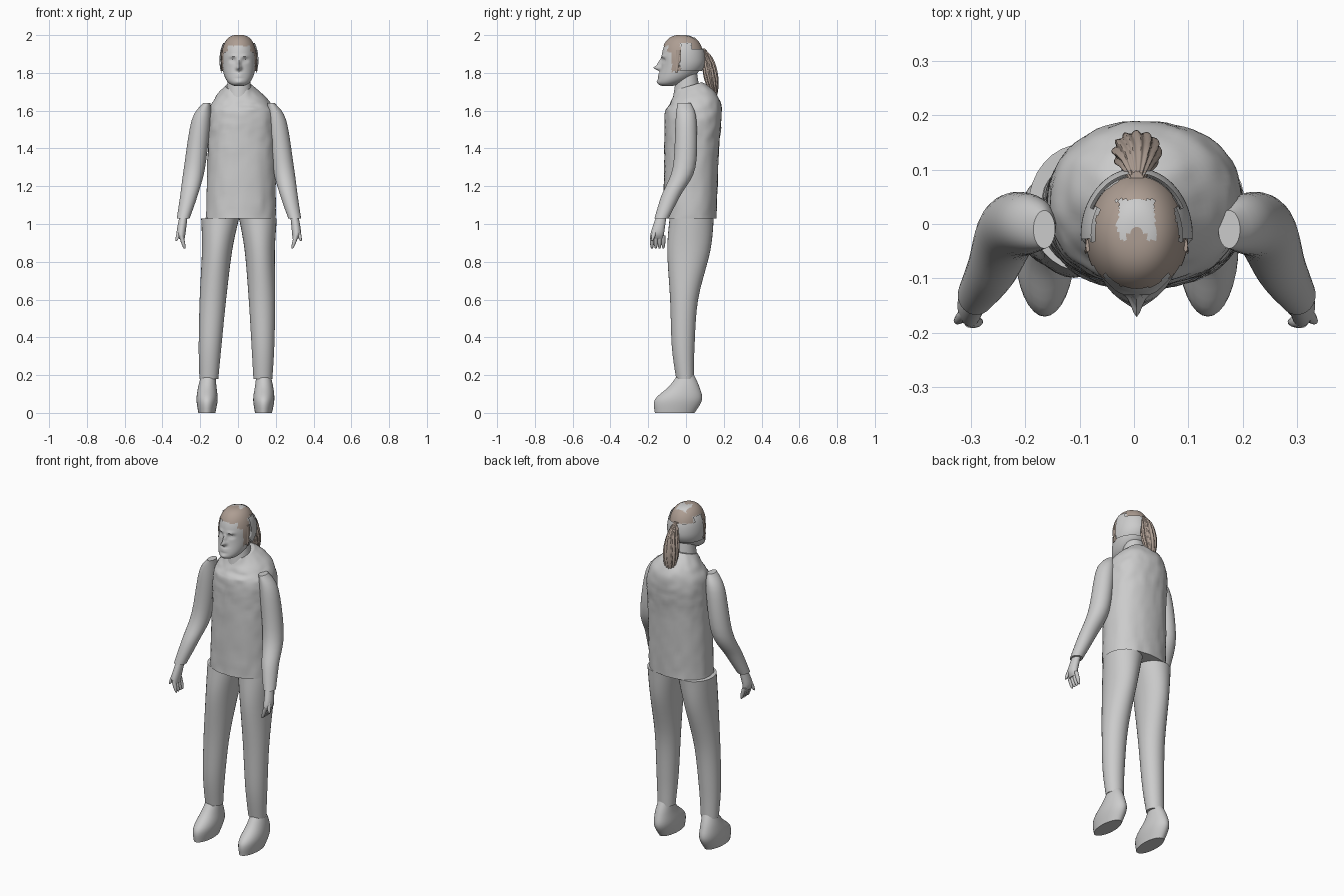
import bpy, bmesh, math
from mathutils import Vector, noise

starting_cube = bpy.data.objects.get("Cube")
if starting_cube:
    bpy.data.objects.remove(starting_cube)


def material(name, red, green, blue):
    mat = bpy.data.materials.new(name)
    mat.use_nodes = True
    mat.diffuse_color = (red, green, blue, 1)
    shader = mat.node_tree.nodes["Principled BSDF"]
    shader.inputs["Base Color"].default_value = mat.diffuse_color
    return mat


GREY = material("light grey", .6, .6, .6)
BROWN = material("hair brown", .42, .34, .29)


def midline(height):
    """The stance leans slightly sideways below the waist."""
    return min(.005, .02 * height - .015)


def spline(before, start, end, after, t):
    """Catmull-Rom blend between start and end."""
    leave, arrive = (end - before) / 2, (after - start) / 2
    bend = 3 * (end - start) - 2 * leave - arrive
    return start + t * (leave + t * (bend + t * (end - start - leave - bend)))


def smooth_rings(rings, steps):
    """Fill in rings between the given ones along a smooth curve."""
    padded = [rings[0], *rings, rings[-1]]
    result = []
    for four in zip(padded, padded[1:], padded[2:], padded[3:]):
        for step in range(steps):
            result.append([spline(*values, step / steps) for values in zip(*four)])
    return result + [rings[-1]]


def signed_power(value, exponent):
    return math.copysign(abs(value) ** exponent, value)


def loft(name, rings, mat, sides=32, steps=5, side=1, squareness=1, tweak=None, keep=None):
    """Skin horizontal rings given as (z, centre x, centre y, radius x, radius y)."""
    bm = bmesh.new()
    grid = []
    for z, x, y, radius_x, radius_y in smooth_rings(rings, steps):
        centre = Vector((x, y, z))
        row = []
        for k in range(sides):
            angle = math.tau * k / sides
            across = radius_x * signed_power(math.cos(angle), squareness)
            along = radius_y * signed_power(math.sin(angle), squareness)
            point = centre + Vector((across, along, 0))
            if tweak:
                point = tweak(point, angle, centre)
            point.x = point.x * side + midline(z)
            row.append(bm.verts.new(point))
        grid.append(row)
    for lower, upper in zip(grid, grid[1:]):
        for k in range(sides):
            bm.faces.new((lower[k - 1], lower[k], upper[k], upper[k - 1]))
    bm.faces.new(grid[0])
    bm.faces.new(grid[-1])
    bmesh.ops.recalc_face_normals(bm, faces=bm.faces)
    if keep:
        unwanted = [f for f in bm.faces if not keep(f.calc_center_median())]
        bmesh.ops.delete(bm, geom=unwanted, context="FACES")
    mesh = bpy.data.meshes.new(name)
    bm.to_mesh(mesh)
    bm.free()
    mesh.materials.append(mat)
    part = bpy.data.objects.new(name, mesh)
    bpy.context.collection.objects.link(part)
    bpy.ops.object.select_all(action="DESELECT")
    bpy.context.view_layer.objects.active = part
    part.select_set(True)
    bpy.ops.object.shade_smooth_by_angle(angle=math.radians(45))


def digit(name, start, end, side):
    """A finger or thumb with a rounded tip."""
    start, end = Vector(start), Vector(end)
    rings = []
    for t in (0, .5, .9, 1):
        x, y, z = start.lerp(end, t)
        radius = .011 * math.sqrt(1.05 - t ** 4)
        rings.append((z, x, y, radius, radius))
    loft(name, rings, GREY, sides=12, steps=2, side=side)


# Shirt body with soft wrinkles and a collar that dips at the front
def wrinkle(point, angle, centre):
    outward = (point - centre).normalized()
    point += outward * noise.noise(point * 24) * .005
    collar = max(0, min(1, (point.z - 1.6) * 10))
    point.z += collar * (point.y - centre.y) * .3
    return point


loft("shirt", [
    (1.03, .01, .02, .185, .14), (1.4, .015, .03, .18, .145), (1.58, .015, .04, .175, .15),
    (1.66, .01, .04, .14, .125), (1.73, 0, .015, .07, .07),
], GREY, sides=64, steps=10, squareness=.9, tweak=wrinkle)

# Arms, legs and ears, one set per side
for label, side in (("left", 1), ("right", -1)):
    loft(label + "_sleeve", [
        (1.64, .17, -.01, .02, .035), (1.55, .2, 0, .05, .055), (1.3, .235, -.01, .056, .06),
        (1.15, .265, -.08, .046, .05), (1.03, .295, -.13, .034, .037),
    ], GREY, side=side)

    loft(label + "_hand", [
        (1.06, .29, -.125, .02, .025), (.96, .305, -.15, .024, .035), (.92, .3, -.155, .014, .035),
    ], GREY, side=side)
    for i, finger in enumerate(("index", "middle", "ring", "little")):
        y = .02 * i - .18
        digit(f"{label}_{finger}_finger", (.305, y, .94), (.285, y, .87), side)
    digit(label + "_thumb", (.31, -.16, .98), (.33, -.18, .91), side)

    loft(label + "_trouser_leg", [
        (1.03, .1, .03, .1, .117), (.86, .113, .015, .08, .114), (.6, .13, -.01, .07, .074),
        (.35, .14, -.015, .06, .06), (.18, .143, -.005, .05, .047),
    ], GREY, side=side)

    loft(label + "_shoe", [
        (0, .15, -.06, .045, .105), (.07, .15, -.04, .056, .125),
        (.14, .15, -.01, .048, .08), (.21, .145, 0, .035, .038),
    ], GREY, side=side)

    loft(label + "_ear", [
        (1.82, .085, -.025, .004, .006), (1.85, .09, -.02, .012, .018), (1.88, .09, -.01, .004, .01),
    ], GREY, sides=12, side=side)

    # Loose strand of hair in front of the ear
    loft(label + "_side_strand", [
        (1.92, .09, -.04, .004, .012), (1.8, .094, -.05, .002, .005),
    ], BROWN, sides=8, side=side)

loft("neck", [(1.63, 0, .005, .075, .08), (1.8, 0, .005, .055, .053)], GREY)


# Skull: an egg whose lower half slides forward into the jaw
def skull(grow):
    rings = []
    count = 60
    for i in range(1, count):
        level = -math.cos(math.pi * i / count)
        width = (1 - level ** 2) ** .35
        jaw = max(0, -level) ** 2
        rings.append((1.865 + (.135 + grow / 4) * level, 0, -.02 - .08 * jaw,
                      (.09 + grow) * width, (.11 + grow) * width))
    return rings


# Facial relief: distance from midline, height, half width, half height, depth
RELIEF = {
    "nose tip": (0, 1.826, .013, .012, .035),
    "nose bridge": (0, 1.85, .009, .02, .02),
    "eye socket": (.034, 1.866, .015, .01, -.013),
    "eyeball": (.034, 1.864, .01, .005, .007),
    "brow": (.03, 1.888, .02, .007, .006),
    "lips": (0, 1.788, .024, .01, .009),
    "mouth line": (0, 1.788, .026, .003, -.008),
    "chin": (0, 1.752, .02, .012, .007),
}


def face(point, angle, centre):
    if point.y < centre.y:
        distance = abs(point.x)
        point.y -= sum(
            depth * math.exp(-((distance - x) / wide) ** 2 - ((point.z - z) / tall) ** 2)
            for x, z, wide, tall, depth in RELIEF.values())
    return point


loft("head", skull(0), GREY, sides=96, steps=1, tweak=face)


# Hair over the crown and temples, with a bare arch on top
def shell_top(point):
    return 1.925 if point.y > .03 else 1.955


def hair_area(point):
    distance = abs(point.x - midline(point.z))
    ragged = .008 * noise.noise(point * 45)
    in_patch = distance < .035 + ragged and -.03 < point.y < .045
    if in_patch and math.hypot(distance, point.y + .03) > .02:
        return False
    if point.y > -.03:
        return point.z > shell_top(point) + ragged
    if point.y > -.075 and point.z > 1.81 + ragged:
        return True
    hairline = 1.945 if distance < .06 else 1.91
    return point.z > hairline + ragged


def shell_area(point):
    return point.y > -.03 and 1.81 < point.z < shell_top(point)


loft("hair_cap", skull(.005), BROWN, sides=96, steps=1, keep=hair_area)
loft("back_head_shell", skull(.013), GREY, sides=96, steps=1, keep=shell_area)


# Ponytail with grooved locks
def locks(point, angle, centre):
    groove = 1 + .09 * math.cos(12 * angle + 25 * point.z)
    return centre + (point - centre) * groove


loft("ponytail", [
    (1.93, 0, .085, .012, .012), (1.87, 0, .115, .03, .03), (1.78, 0, .132, .043, .036),
    (1.7, 0, .144, .033, .023), (1.65, 0, .146, .009, .007),
], BROWN, sides=72, steps=6, tweak=locks)
